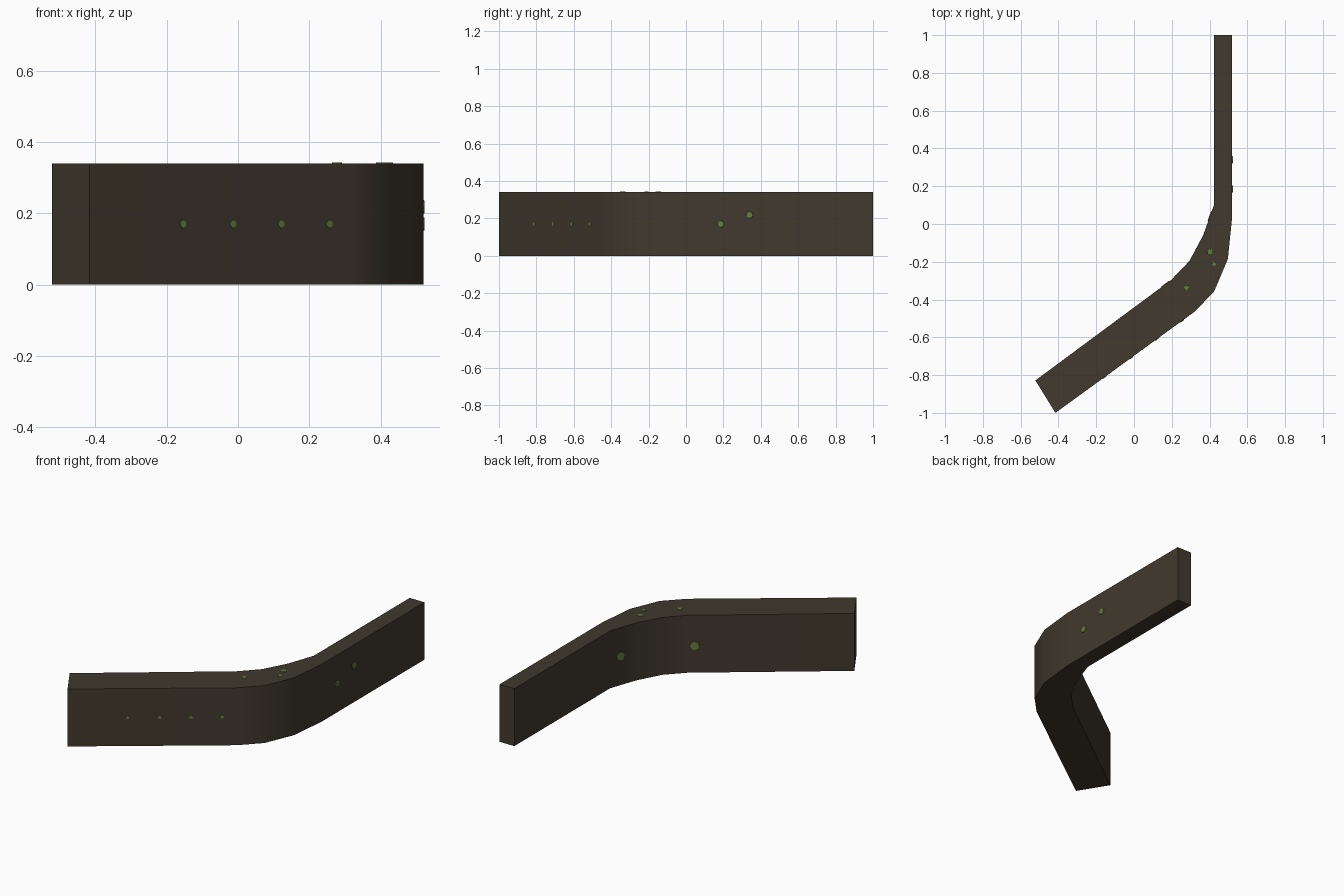
import bpy, bmesh, math
from mathutils import Vector

if "Cube" in bpy.data.objects:
    bpy.data.objects.remove(bpy.data.objects["Cube"])

HEIGHT = 0.34


def material(name, rgb):
    m = bpy.data.materials.new(name)
    m.diffuse_color = (*rgb, 1.0)
    m.use_nodes = True
    m.node_tree.nodes["Principled BSDF"].inputs["Base Color"].default_value = m.diffuse_color
    return m


def add_object(name, bm, mat):
    me = bpy.data.meshes.new(name)
    bm.to_mesh(me)
    bm.free()
    me.materials.append(mat)
    ob = bpy.data.objects.new(name, me)
    bpy.context.collection.objects.link(ob)
    return ob


brown = material("dark brown stone", (0.052, 0.041, 0.027))
green = material("moss green", (0.13, 0.20, 0.05))

# Plan of the bent wall: matching points along the inner and outer sides
inner = [(0.424, 1.0), (0.424, 0.103), (0.366, -0.06), (0.294, -0.195),
         (0.197, -0.296), (-0.522, -0.828)]
outer = [(0.52, 1.0), (0.52, 0.04), (0.497, -0.185), (0.424, -0.358),
         (0.32, -0.465), (-0.416, -1.0)]

# Wall: strip of quads extruded up
bm = bmesh.new()
a = [bm.verts.new((x, y, 0)) for x, y in inner]
b = [bm.verts.new((x, y, 0)) for x, y in outer]
base = [bm.faces.new((a[i], b[i], b[i + 1], a[i + 1])) for i in range(len(a) - 1)]
ext = bmesh.ops.extrude_face_region(bm, geom=base, use_keep_orig=True)
top = [g for g in ext["geom"] if isinstance(g, bmesh.types.BMVert)]
bmesh.ops.translate(bm, verts=top, vec=(0, 0, HEIGHT))
bmesh.ops.recalc_face_normals(bm, faces=bm.faces)
wall = add_object("bent_wall", bm, brown)
wall.data.shade_smooth()
wall.data.set_sharp_from_angle(angle=math.radians(40))
wn = wall.modifiers.new("even_normals", "WEIGHTED_NORMAL")
wn.keep_sharp = True


# Moss spots: thin discs lying on the wall faces
def moss_spot(name, pos, normal, radius):
    bm = bmesh.new()
    bmesh.ops.create_cone(bm, cap_ends=True, segments=8, radius1=radius,
                          radius2=radius * 0.9, depth=0.006)
    ob = add_object(name, bm, green)
    ob.location = pos
    ob.rotation_euler = Vector(normal).to_track_quat("Z", "Y").to_euler()


def side_normal(p, q):
    return (q[1] - p[1], p[0] - q[0], 0)


# Front row along the slanted outer side
p, q = outer[5], outer[4]
for i, x in enumerate((-0.155, -0.015, 0.12, 0.255)):
    y = p[1] + (x - p[0]) * (q[1] - p[1]) / (q[0] - p[0])
    moss_spot(f"front_moss_{i}", (x, y, 0.17), side_normal(p, q), 0.012)

# Right side
for i, (y, z) in enumerate(((0.185, 0.17), (0.34, 0.218))):
    moss_spot(f"right_moss_{i}", (0.52, y, z), (1, 0, 0), 0.02)

# Inner side of the bend
moss_spot("inner_moss_0", (0.401, 0.04, 0.17), side_normal(inner[1], inner[2])[:2] and
          tuple(-c for c in side_normal(inner[2], inner[1])), 0.028)
moss_spot("inner_moss_1", (0.167, -0.318, 0.16),
          tuple(-c for c in side_normal(inner[5], inner[4])), 0.028)

# Top and underside
for i, (x, y, r) in enumerate(((0.403, -0.148, 0.017), (0.424, -0.211, 0.012),
                               (0.278, -0.338, 0.015))):
    moss_spot(f"top_moss_{i}", (x, y, HEIGHT), (0, 0, 1), r)
moss_spot("underside_moss", (0.285, -0.34, 0.003), (0, 0, -1), 0.013)
